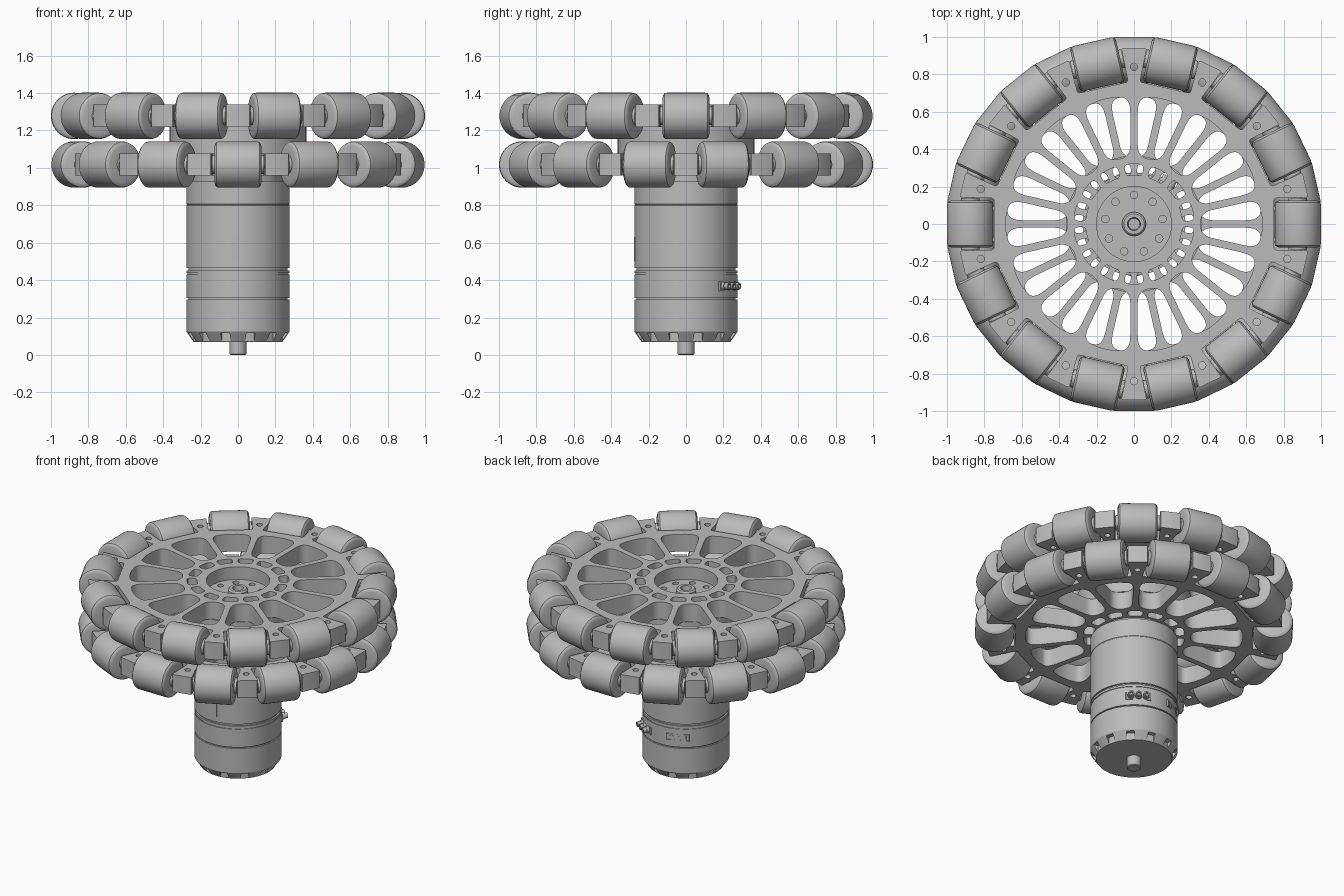
import bpy, bmesh, math
from mathutils import Matrix, Vector

cube = bpy.data.objects.get("Cube")
if cube:
    bpy.data.objects.remove(cube)

COUNT = 14
STEP = math.tau / COUNT
QUARTER = math.pi / 2

grey = bpy.data.materials.new("plain grey")
grey.use_nodes = True
color = (0.5, 0.5, 0.5, 1)
grey.diffuse_color = color
grey.node_tree.nodes["Principled BSDF"].inputs["Base Color"].default_value = color


def add(name, mesh, matrix=Matrix()):
    obj = bpy.data.objects.new(name, mesh)
    bpy.context.collection.objects.link(obj)
    obj.matrix_world = matrix
    return obj


def smooth(obj, angle=30):
    bpy.ops.object.select_all(action='DESELECT')
    obj.select_set(True)
    bpy.context.view_layer.objects.active = obj
    bpy.ops.object.shade_smooth_by_angle(angle=math.radians(angle))


def lathe(name, profile, steps=64):
    """Revolve (radius, height) points around z."""
    bm = bmesh.new()
    verts = [bm.verts.new((r, 0, z)) for r, z in profile]
    edges = [bm.edges.new(pair) for pair in zip(verts, verts[1:])]
    bmesh.ops.spin(bm, geom=verts + edges, cent=(0, 0, 0), axis=(0, 0, 1),
                   angle=math.tau, steps=steps)
    bmesh.ops.remove_doubles(bm, verts=bm.verts, dist=1e-5)
    bmesh.ops.recalc_face_normals(bm, faces=bm.faces)
    mesh = bpy.data.meshes.new(name)
    bm.to_mesh(mesh)
    bm.free()
    mesh.materials.append(grey)
    obj = add(name, mesh)
    smooth(obj)
    return obj


def box(name, size, matrix):
    bm = bmesh.new()
    bmesh.ops.create_cube(bm, size=1, matrix=Matrix.Diagonal((*size, 1)))
    mesh = bpy.data.meshes.new(name)
    bm.to_mesh(mesh)
    bm.free()
    mesh.materials.append(grey)
    return add(name, mesh, matrix)


def polar(r, a, side=0):
    """Point at distance r along angle a, moved sideways."""
    c, s = math.cos(a), math.sin(a)
    return Vector((r * c - side * s, r * s + side * c))


def circle(radius, center=(0, 0), n=64):
    return [Vector(center) + polar(radius, math.tau * i / n) for i in range(n)]


def rounded(corners, n=5):
    """Round each (point, radius) corner of a closed outline."""
    out = []
    for i, (p, r) in enumerate(corners):
        if not r:
            out.append(p)
            continue
        before, after = corners[i - 1][0] - p, corners[(i + 1) % len(corners)][0] - p
        a = p + before.normalized() * min(r, before.length * 0.48)
        b = p + after.normalized() * min(r, after.length * 0.48)
        for k in range(n + 1):
            t = k / n
            out.append(a * (1 - t) ** 2 + p * 2 * t * (1 - t) + b * t * t)
    return out


def plate(name, loops, z0, z1):
    """Extrude a flat outline with holes."""
    curve = bpy.data.curves.new(name, 'CURVE')
    curve.dimensions = '2D'
    curve.fill_mode = 'BOTH'
    curve.extrude = (z1 - z0) / 2
    for loop in loops:
        spline = curve.splines.new('POLY')
        spline.points.add(len(loop) - 1)
        for point, co in zip(spline.points, loop):
            point.co = (co.x, co.y, 0, 1)
        spline.use_cyclic_u = True
    curve.materials.append(grey)
    obj = add(name, curve, Matrix.Translation((0, 0, (z0 + z1) / 2)))
    bpy.ops.object.select_all(action='DESELECT')
    obj.select_set(True)
    bpy.context.view_layer.objects.active = obj
    bpy.ops.object.convert(target='MESH')
    smooth(bpy.context.view_layer.objects.active)


# Wheel plate: lugs, roller pockets, spoked windows and hub slots
def wheel_plate(name, phase, z):
    outline, holes = [], [circle(0.2)]
    for i in range(COUNT):
        lug = phase + i * STEP
        mid, nxt = lug + STEP / 2, lug + STEP
        outline += [(polar(0.94, lug, -0.068), 0.012), (polar(0.94, lug, 0.068), 0.012),
                    (polar(0.748, mid, -0.138), 0.015), (polar(0.748, mid, 0.138), 0.015)]
        holes.append(circle(0.02, polar(0.84, lug), 12))
        window = [(polar(0.36, lug, 0.02), 0.06), (polar(0.675, lug, 0.02), 0.08)]
        window += [(polar(0.685, mid + k * STEP / 8), 0) for k in (-1, 0, 1)]
        window += [(polar(0.675, nxt, -0.02), 0.08), (polar(0.36, nxt, -0.02), 0.06)]
        holes.append(rounded(window, 7))
        slot = [(polar(0.322, lug + k * STEP * 0.37), 0.025) for k in (-1, 0, 1)]
        slot += [(polar(0.26, lug + k * STEP * 0.37), 0.025) for k in (1, 0, -1)]
        holes.append(rounded(slot, 4))
    plate(name, [rounded(outline, 3)] + holes, z - 0.06, z + 0.06)


# Roller with rounded rims, end bosses and axle, revolved on its own axis
half = [(0, 0.16), (0.02, 0.16), (0.02, 0.14), (0.05, 0.14), (0.05, 0.125),
        (0.1, 0.125), (0.113, 0.121), (0.121, 0.114), (0.124, 0.1)]
roller = lathe("roller", half + [(r, -z) for r, z in reversed(half)], 40)
roller_mesh = roller.data
bpy.data.objects.remove(roller)

for label, phase, z in (("upper", QUARTER, 1.278), ("lower", QUARTER + STEP / 2, 1.018)):
    wheel_plate(label + "_wheel_plate", phase, z)
    for i in range(COUNT):
        add(f"{label}_roller_{i + 1}", roller_mesh,
            Matrix.Rotation(phase + (i + 0.5) * STEP, 4, 'Z')
            @ Matrix.Translation((0.876, 0, z)) @ Matrix.Rotation(QUARTER, 4, 'X'))

# Hub: spacer between the plates, core, drilled flange and collar
plate("wheel_spacer", [circle(0.365), circle(0.325)], 1.078, 1.218)
lathe("hub_core", [(0, 0.92), (0.24, 0.92), (0.24, 0.958), (0.2, 0.958), (0.2, 1.078),
                   (0.255, 1.078), (0.255, 1.218), (0, 1.218)])
bolt_holes = [circle(0.02, polar(0.155, QUARTER + i * math.tau / 9), 16) for i in range(9)]
plate("hub_flange", [circle(0.2), circle(0.06, n=32)] + bolt_holes, 1.218, 1.25)
lathe("hub_collar", [(0.064, 1.218), (0.064, 1.275), (0.055, 1.285), (0.035, 1.285),
                     (0.03, 1.245), (0, 1.245)], 32)

# Motor housing with grooves and a chamfered foot
R, G = 0.275, 0.265
motor = lathe("motor_housing", [
    (0, 0.07), (0.238, 0.07), (R, 0.125), (R, 0.296), (G, 0.296), (G, 0.304), (R, 0.304),
    (R, 0.43), (0.27, 0.43), (0.27, 0.437), (R, 0.437), (R, 0.452), (G, 0.452), (G, 0.464),
    (R, 0.464), (R, 0.8), (0.273, 0.802), (0.273, 0.804), (R, 0.806), (R, 0.93), (0, 0.93)], 96)

# Vent notches cut into the foot
vents = bmesh.new()
for i in range(12):
    bmesh.ops.create_cube(vents, size=1, matrix=Matrix.Rotation((i + 0.5) * math.tau / 12, 4, 'Z')
                          @ Matrix.Translation((0.27, 0, 0.09)) @ Matrix.Diagonal((0.06, 0.05, 0.055, 1)))
vent_mesh = bpy.data.meshes.new("vent_cutter")
vents.to_mesh(vent_mesh)
vents.free()
vent_mesh.materials.append(grey)
cutter = add("vent_cutter", vent_mesh)
cutter.hide_render = True
cut = motor.modifiers.new("vents", 'BOOLEAN')
cut.operation = 'DIFFERENCE'
cut.solver = 'EXACT'
cut.object = cutter
bpy.context.view_layer.objects.active = motor
bpy.ops.object.modifier_apply(modifier=cut.name)
bpy.data.objects.remove(cutter)
smooth(motor)

# Thin blank nameplate on the front of the housing
box("nameplate", (0.06, 0.008, 0.13), Matrix.Translation((0, -0.275, 0.565)))

# Rear shaft
lathe("rear_shaft", [(0, 0), (0.04, 0), (0.045, 0.005), (0.045, 0.08), (0, 0.08)], 32)

# Power connector: base plate and three round pins
facing = Matrix.Rotation(math.radians(56), 4, 'Z')
box("connector_base", (0.03, 0.16, 0.05), facing @ Matrix.Translation((0.258, 0, 0.368)))
for side in (-1, 0, 1):
    pin = lathe("connector_pin", [(0, 0), (0.022, 0), (0.022, 0.04), (0.018, 0.04),
                                  (0.018, 0.062), (0.01, 0.062), (0.01, 0.045), (0, 0.045)], 16)
    pin.matrix_world = (facing @ Matrix.Translation((0.25, side * 0.048, 0.368))
                        @ Matrix.Rotation(QUARTER, 4, 'Y'))

# Signal socket: a thin frame with a row of contacts
facing = Matrix.Rotation(math.radians(114), 4, 'Z')
for side in (-1, 1):
    box("socket_rail", (0.014, 0.14, 0.006),
        facing @ Matrix.Translation((0.268, 0, 0.37 + side * 0.02)))
    box("socket_end", (0.014, 0.008, 0.046), facing @ Matrix.Translation((0.268, side * 0.07, 0.37)))
for i in range(6):
    box("socket_contact", (0.014, 0.008, 0.02),
        facing @ Matrix.Translation((0.269, (i - 2.5) * 0.02, 0.37)))
